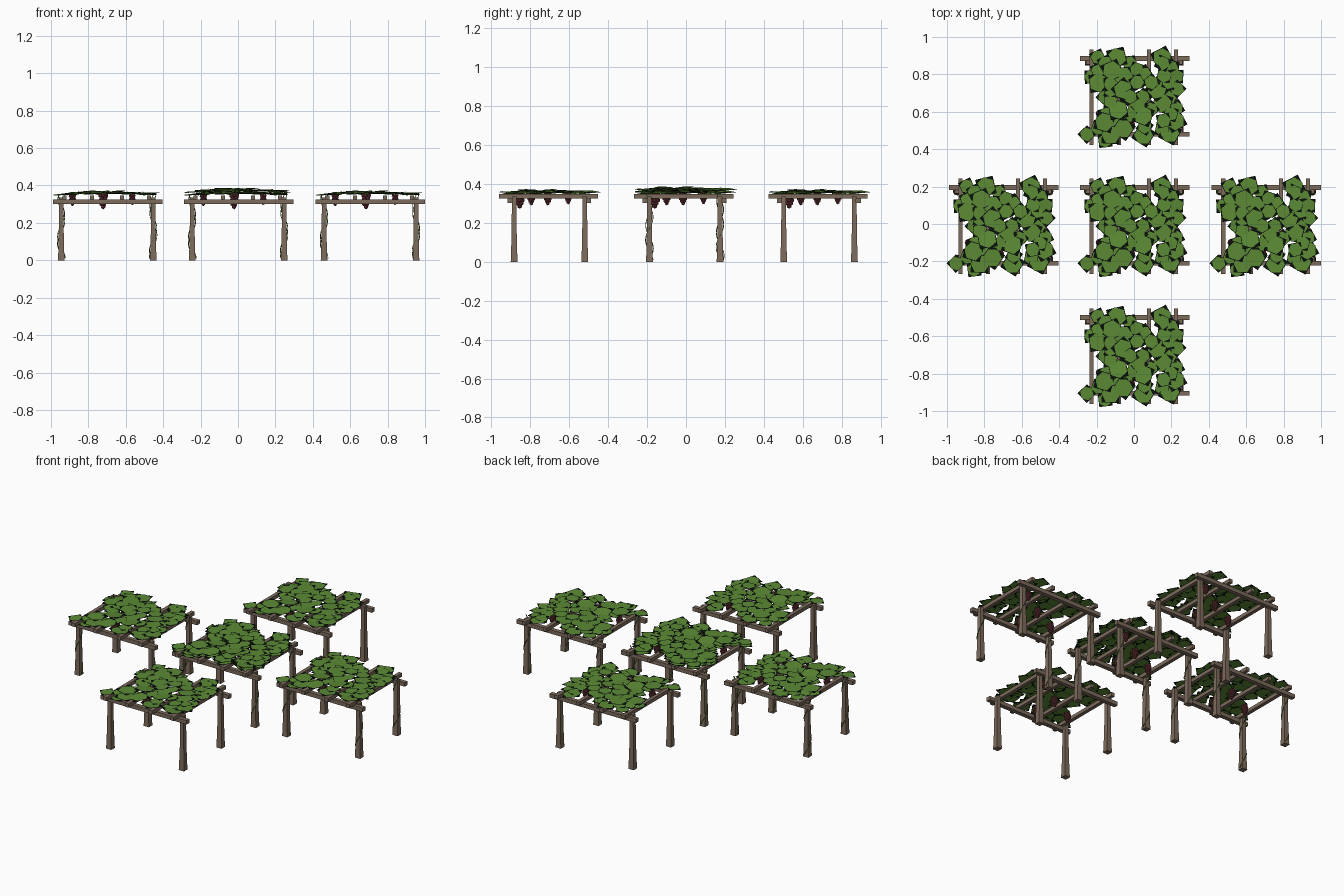
import bpy, bmesh, math, random
from mathutils import Matrix, Vector

random.seed(7)
if "Cube" in bpy.data.objects:
    bpy.data.objects.remove(bpy.data.objects["Cube"])


def material(name, rgb):
    m = bpy.data.materials.new(name)
    m.use_nodes = True
    m.diffuse_color = (*rgb, 1)
    m.node_tree.nodes["Principled BSDF"].inputs["Base Color"].default_value = (*rgb, 1)
    return m


WOOD = material("weathered wood", (0.205, 0.148, 0.108))
GREEN = material("leaf green", (0.105, 0.255, 0.035))
BLACK = material("leaf border black", (0.003, 0.006, 0.003))
GRAPE = material("grape maroon", (0.16, 0.035, 0.043))
VINE = material("vine stem", (0.1, 0.15, 0.04))


def finish(bm, name, mats):
    mesh = bpy.data.meshes.new(name)
    bm.to_mesh(mesh)
    bm.free()
    for m in mats:
        mesh.materials.append(m)
    return mesh


def place(mesh, spots, lift=0):
    for x, y in spots:
        ob = bpy.data.objects.new(mesh.name, mesh)
        ob.location = (x, y, lift)
        bpy.context.collection.objects.link(ob)


def loft(bm, path, sides=4):
    """Closed tube through (centre, radius) stations stacked upward."""
    rings = []
    for c, r in path:
        angles = [math.tau * (k + 0.5) / sides for k in range(sides)]
        rings.append([bm.verts.new(Vector(c) + Vector((math.cos(a), math.sin(a), 0)) * r)
                      for a in angles])
    for a, b in zip(rings, rings[1:]):
        for k in range(sides):
            n = (k + 1) % sides
            bm.faces.new((a[k], a[n], b[n], b[k]))
    bm.faces.new(rings[0][::-1])
    bm.faces.new(rings[-1])


def box(bm, centre, size):
    bmesh.ops.create_cube(bm, size=1, matrix=Matrix.Translation(centre) @ Matrix.Diagonal((*size, 1)))


POSTS = [(x, y) for x in (-0.245, 0.247) for y in (-0.188, 0.175)]


# Four posts, flared at the foot
def posts():
    bm = bmesh.new()
    for x, y in POSTS:
        loft(bm, [((x, y, 0), 0.025), ((x, y, 0.03), 0.023), ((x, y, 0.14), 0.019),
                  ((x, y, 0.27), 0.017), ((x, y, 0.335), 0.017)])
    return finish(bm, "posts", [WOOD])


# Long beams on the posts
def beams():
    bm = bmesh.new()
    for y in (-0.21, 0.195):
        box(bm, (0.003, y, 0.314), (0.585, 0.026, 0.024))
    return finish(bm, "beams", [WOOD])


# Rafters across the beams
def rafters():
    bm = bmesh.new()
    for x in (-0.228, -0.08, 0.08, 0.225):
        box(bm, (x, -0.012, 0.336), (0.022, 0.51, 0.022))
    return finish(bm, "rafters", [WOOD])


# Leaf positions seen from above: O is a large leaf, o a small one
LEAF_MAP = [
    "..o..O......O..",
    "...o...o....o..",
    "..o.O...o....O.",
    ".o....O..O..o.o",
    "..O.o...o.o..o.",
    "....o.O....O..o",
    "...o...o.o...o.",
    "....o...O...O..",
    ".....O....o...o",
    "...o...o.O...o.",
    "...O.o......o.O",
    "..o...O..o..o..",
    "o...O....O...O.",
    "...o...........",
]


def leaf(bm, centre, size):
    """Square black card with a lobed green leaf on each side."""
    turn = (Matrix.Translation(centre) @ Matrix.Rotation(random.uniform(0, math.tau), 4, "Z")
            @ Matrix.Rotation(random.uniform(-0.13, 0.13), 4, "X"))
    h = size / 2
    bm.faces.new([bm.verts.new(turn @ Vector((x * h, y * h, 0)))
                  for x, y in ((-1, -1), (1, -1), (1, 1), (-1, 1))]).material_index = 1
    for side in (1, -1):
        ring = []
        for k in range(12):
            a = side * math.tau * k / 12
            r = h * (1.06 if k % 2 else 0.92)
            ring.append(bm.verts.new(turn @ Vector((math.cos(a) * r, math.sin(a) * r, side * 0.0014))))
        bm.faces.new(ring)


# Leafy roof
def canopy():
    bm = bmesh.new()
    for j, row in enumerate(LEAF_MAP):
        for i, mark in enumerate(row):
            if mark == ".":
                continue
            x, y = -0.258 + 0.0345 * i, 0.2 - 0.0342 * j
            edge = max(abs(x), abs(y)) / 0.26
            z = 0.368 - 0.012 * edge ** 2 - random.uniform(0, 0.01)
            spot = (x + random.uniform(-0.007, 0.007), y + random.uniform(-0.006, 0.006), z)
            leaf(bm, spot, 0.096 if mark == "O" else 0.071)
    return finish(bm, "leaf_canopy", [GREEN, BLACK])


# Hanging grape bunches, tapering to a point
def grapes():
    bm = bmesh.new()
    for x, y, s in ((-0.02, -0.16, 1.3), (-0.185, -0.1, 1), (-0.02, -0.015, 1), (0.135, 0.09, 0.9)):
        for level, count in enumerate((4, 4, 4, 3, 1)):
            r = 0.0036 * (count - 1) * s
            for k in range(count):
                a = math.tau * (k + level / 2) / count
                at = (x + r * math.cos(a), y + r * math.sin(a), 0.346 - 0.0115 * s * level)
                bmesh.ops.create_icosphere(bm, subdivisions=1, radius=0.0105 * s,
                                           matrix=Matrix.Translation(at))
    return finish(bm, "grape_bunches", [GRAPE])


# Thin stems winding up the posts
def vines():
    bm = bmesh.new()
    for n, (x, y) in enumerate(POSTS):
        path = []
        for k in range(25):
            t = k / 24
            a = n + t * 9
            r = 0.021 - 0.004 * t
            path.append(((x + r * math.cos(a), y + r * math.sin(a), 0.01 + 0.34 * t), 0.003))
        loft(bm, path)
    return finish(bm, "post_vines", [VINE])


# Five arbours in a cross
ROW = [(-0.7, 0), (0, 0), (0.705, 0)]
CROSS = ROW + [(0, -0.695), (0, 0.69)]
roof = canopy()
for mesh in (posts(), beams(), rafters(), roof, grapes()):
    place(mesh, CROSS)
place(vines(), ROW)
# Second leaf layer on the middle arbour
place(roof, [(0, 0)], 0.014)
